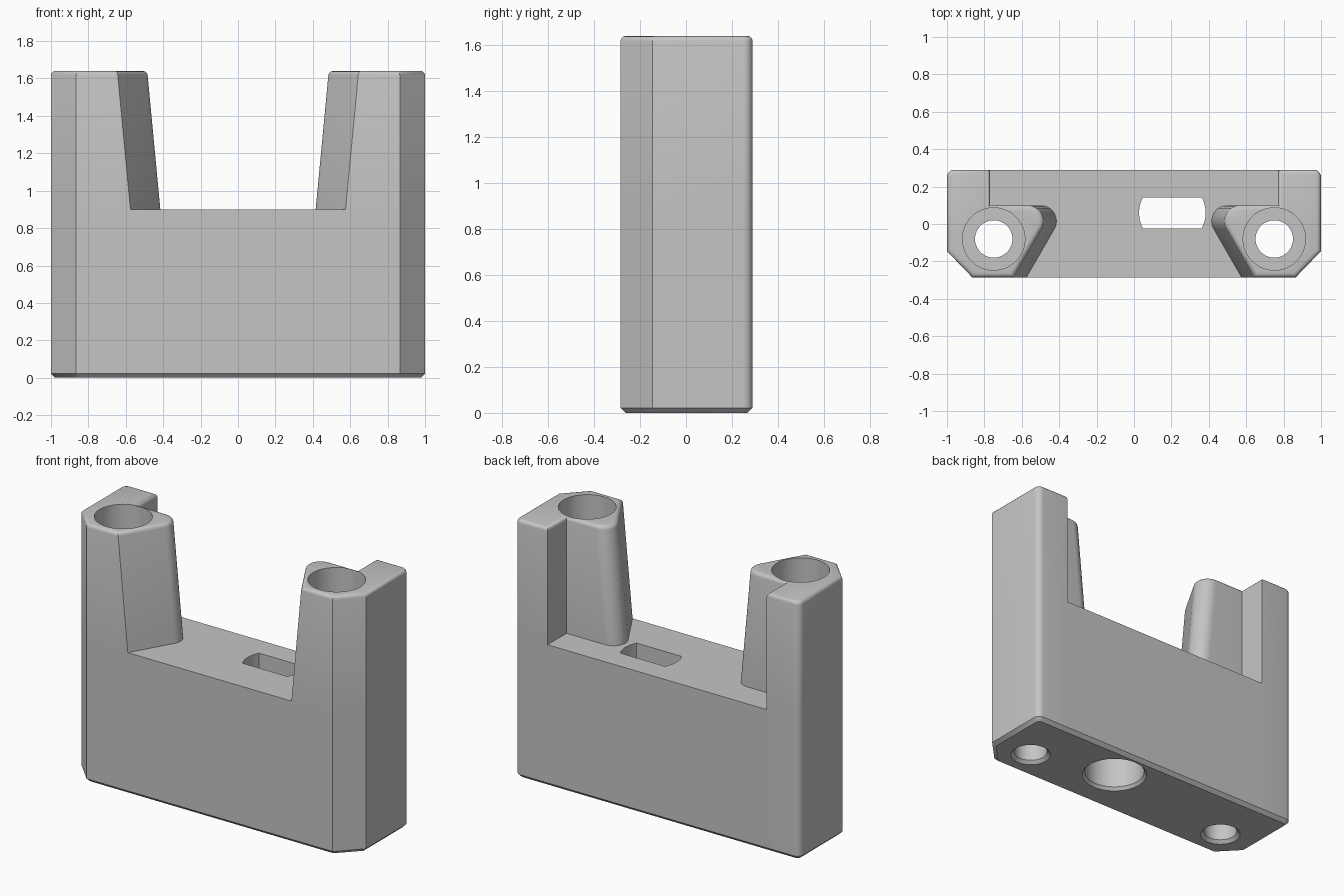
import bpy, bmesh
from math import sin, cos, radians, pi, asin

if "Cube" in bpy.data.objects:
    bpy.data.objects.remove(bpy.data.objects["Cube"], do_unlink=True)

DECK, TOP, FRONT, BACK = 0.90, 1.64, -0.285, 0.29

grey = bpy.data.materials.new("light grey plastic")
grey.use_nodes = True
grey.diffuse_color = (0.56, 0.56, 0.56, 1)
grey.node_tree.nodes["Principled BSDF"].inputs["Base Color"].default_value = (0.56, 0.56, 0.56, 1)


def arc(cx, cy, r, a, b, n):
    """Points on an arc from angle a to angle b in degrees."""
    return [(cx + r * cos(radians(a + (b - a) * i / n)),
             cy + r * sin(radians(a + (b - a) * i / n))) for i in range(n + 1)]


def to_object(bm, name):
    bmesh.ops.recalc_face_normals(bm, faces=bm.faces)
    mesh = bpy.data.meshes.new(name)
    bm.to_mesh(mesh)
    bm.free()
    mesh.materials.append(grey)
    ob = bpy.data.objects.new(name, mesh)
    bpy.context.collection.objects.link(ob)
    return ob


def walls(bm, low, high):
    for i in range(len(low)):
        j = (i + 1) % len(low)
        bm.faces.new((low[i], low[j], high[j], high[i]))


def outer():
    """Outside edge of one half, front to back."""
    return ([(0.575, FRONT), (0.865, FRONT), (1, -0.145)]
            + arc(0.96, BACK - 0.04, 0.04, 0, 90, 6) + [(0.77, BACK)])


def inner(shift):
    """Inside edge of one post, back to front, leaning by shift."""
    return [(0.77, 0.10)] + [(x + shift, y) for x, y in arc(0.50, 0.015, 0.085, 90, 210, 14)]


# Base block and both posts as one closed shell
bm = bmesh.new()
n_out = len(outer())
posts = {}
for side in (1, -1):
    low = [bm.verts.new((side * x, y, DECK)) for x, y in outer() + inner(0)]
    top_points = [(0.645, FRONT)] + outer()[1:] + inner(0.07)
    high = [bm.verts.new((side * x, y, TOP)) for x, y in top_points]
    walls(bm, low, high)
    bm.faces.new(high)
    posts[side] = low

right, left = posts[1], posts[-1]
rim = right[:n_out] + left[:n_out][::-1]
foot = [bm.verts.new((v.co.x, v.co.y, 0)) for v in rim]
walls(bm, foot, rim)
bm.faces.new(foot)
deck_loop = [right[0]] + right[n_out - 1:][::-1] + left[n_out - 1:] + [left[0]]
bm.faces.new(deck_loop)
bmesh.ops.recalc_face_normals(bm, faces=bm.faces)

# Chamfered foot and rounded post tops
for level, segments in ((0, 1), (TOP, 3)):
    edges = [e for e in bm.edges if all(abs(v.co.z - level) < 1e-4 for v in e.verts)]
    bmesh.ops.bevel(bm, geom=edges, offset=0.022, segments=segments, profile=0.5,
                    affect='EDGES', clamp_overlap=True)
body = to_object(bm, "holder_body")


def lathe_cutter(name, x, y, profile, n=48):
    """Stepped round cutter from (radius, height) pairs."""
    bm = bmesh.new()
    rings = [[bm.verts.new((x + r * cos(2 * pi * i / n), y + r * sin(2 * pi * i / n), z))
              for i in range(n)] for r, z in profile]
    for a, b in zip(rings, rings[1:]):
        walls(bm, a, b)
    bm.faces.new(rings[0])
    bm.faces.new(rings[-1])
    return to_object(bm, name)


# Screw holes with deep head recesses
screw = [(0.12, -0.1), (0.12, 0), (0.1, 0.02), (0.1, 0.4), (0.167, 0.4), (0.167, 1.8)]
cutters = [lathe_cutter("screw_cutter", s * 0.75, -0.08, screw) for s in (1, -1)]

# Round pocket from below
cutters.append(lathe_cutter("pocket_cutter", 0.205, 0.06,
                            [(0.195, -0.1), (0.195, 0), (0.18, 0.02), (0.18, 0.75)]))

# Slot with curved ends through the deck
span = asin(0.083 / 0.178) * 180 / pi
plan = arc(0.205, 0.06, 0.178, -span, span, 8) + arc(0.205, 0.06, 0.178, 180 - span, 180 + span, 8)
bm = bmesh.new()
low, high = [[bm.verts.new((x, y, z)) for x, y in plan] for z in (0.7, 1.0)]
walls(bm, low, high)
bm.faces.new(low)
bm.faces.new(high)
cutters.append(to_object(bm, "slot_cutter"))

bpy.ops.object.select_all(action='DESELECT')
body.select_set(True)
bpy.context.view_layer.objects.active = body
for cutter in cutters:
    cutter.hide_render = True
    mod = body.modifiers.new("cut", 'BOOLEAN')
    mod.operation, mod.solver, mod.object = 'DIFFERENCE', 'EXACT', cutter
    bpy.ops.object.modifier_apply(modifier=mod.name)
    bpy.data.objects.remove(cutter, do_unlink=True)

bpy.ops.object.shade_smooth_by_angle(angle=radians(31))
